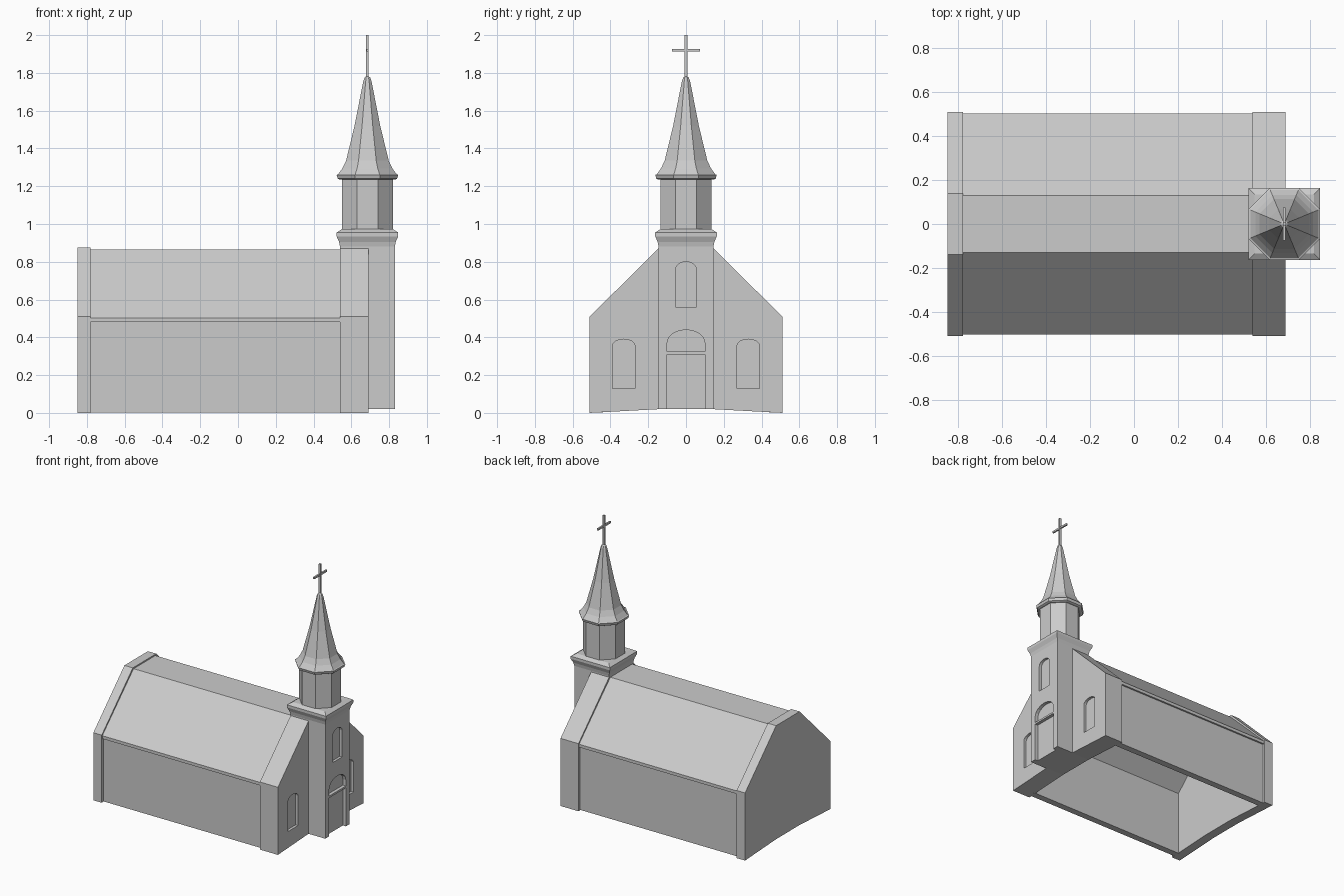
import bpy, bmesh, math

if "Cube" in bpy.data.objects:
    bpy.data.objects.remove(bpy.data.objects["Cube"])

TX = 0.685  # tower centre


def finish(bm, name):
    bmesh.ops.recalc_face_normals(bm, faces=bm.faces)
    me = bpy.data.meshes.new(name)
    bm.to_mesh(me)
    bm.free()
    ob = bpy.data.objects.new(name, me)
    bpy.context.collection.objects.link(ob)
    return ob


def prism(name, profile, x0, x1):
    """Extrude a (y, z) profile along x."""
    bm = bmesh.new()
    a = [bm.verts.new((x0, y, z)) for y, z in profile]
    b = [bm.verts.new((x1, y, z)) for y, z in profile]
    n = len(a)
    bm.faces.new(a)
    bm.faces.new(b)
    for i in range(n):
        j = (i + 1) % n
        bm.faces.new((a[i], a[j], b[j], b[i]))
    return finish(bm, name)


def loft(name, sides, levels):
    """Stack regular polygons around the tower axis; levels are (z, half width)."""
    bm = bmesh.new()
    rings = []
    for z, h in levels:
        r = h / math.cos(math.pi / sides)
        angles = [(i + 0.5) * 2 * math.pi / sides for i in range(sides)]
        rings.append([bm.verts.new((TX + r * math.cos(t), r * math.sin(t), z)) for t in angles])
    for lo, hi in zip(rings, rings[1:]):
        for i in range(sides):
            j = (i + 1) % sides
            bm.faces.new((lo[i], lo[j], hi[j], hi[i]))
    bm.faces.new(rings[0])
    bm.faces.new(rings[-1])
    return finish(bm, name)


def box(name, centre, size):
    x, y, z = centre
    w, d, h = (s / 2 for s in size)
    return prism(name, [(y - d, z - h), (y + d, z - h), (y + d, z + h), (y - d, z + h)], x - w, x + w)


def mirrored(half):
    """Complete a profile running from the +y side to the centre."""
    return half + [(-y, z) for y, z in reversed(half)]


def arch(y, half, z0, spring, crown):
    pts = [(y - half, z0), (y + half, z0)]
    for i in range(9):
        t = math.pi * i / 8
        pts.append((y + half * math.cos(t), spring + (crown - spring) * math.sin(t)))
    return pts


def recess(target, name, profile, face_x, depth):
    cutter = prism(name, profile, face_x - depth, face_x + 0.05)
    cutter.hide_render = True
    cutter.hide_viewport = True
    cutter.display_type = 'WIRE'
    mod = target.modifiers.new(name, 'BOOLEAN')
    mod.object = cutter
    mod.operation = 'DIFFERENCE'
    mod.solver = 'EXACT'


# Hollow nave: side walls, overhanging eaves and flat-topped roof
outer = [(0.49, 0.003), (0.49, 0.48), (0.503, 0.48), (0.503, 0.503), (0.13, 0.866)]
inner = [(0.44, 0.003), (0.44, 0.49), (0.11, 0.815)]
prism("nave", mirrored(outer) + [(-y, z) for y, z in mirrored(inner)], -0.79, 0.55)

# Gable walls at both ends
gable = mirrored([(0.14, 0.02), (0.51, 0.0), (0.51, 0.51), (0.14, 0.876)])
prism("back_gable", gable, -0.85, -0.78)
front_gable = prism("front_gable", gable, 0.54, 0.69)
for side, y in (("left", -0.33), ("right", 0.33)):
    recess(front_gable, side + "_window_cutter", arch(y, 0.06, 0.13, 0.355, 0.39), 0.69, 0.02)

# Square tower with coved cornice
tower = loft("tower", 4, [(0.02, 0.145), (0.88, 0.145), (0.905, 0.15), (0.935, 0.163),
                          (0.955, 0.163), (0.973, 0.135)])
recess(tower, "tower_window_cutter", arch(0, 0.055, 0.56, 0.76, 0.80), TX + 0.145, 0.02)
recess(tower, "door_cutter", arch(0, 0.10, 0.0, 0.37, 0.44), TX + 0.145, 0.025)
box("door_lintel", (TX + 0.13, 0, 0.317), (0.03, 0.2, 0.014))

# Octagonal belfry and spire
loft("belfry", 8, [(0.96, 0.135), (1.245, 0.135)])
loft("spire", 8, [(1.235, 0.147), (1.24, 0.157), (1.26, 0.163), (1.263, 0.155), (1.295, 0.132),
                  (1.335, 0.113), (1.52, 0.068), (1.755, 0.022), (1.775, 0.015), (1.782, 0.006)])

# Cross
box("cross_post", (TX, 0, 1.885), (0.014, 0.014, 0.23))
box("cross_arm", (TX, 0, 1.92), (0.012, 0.15, 0.014))
